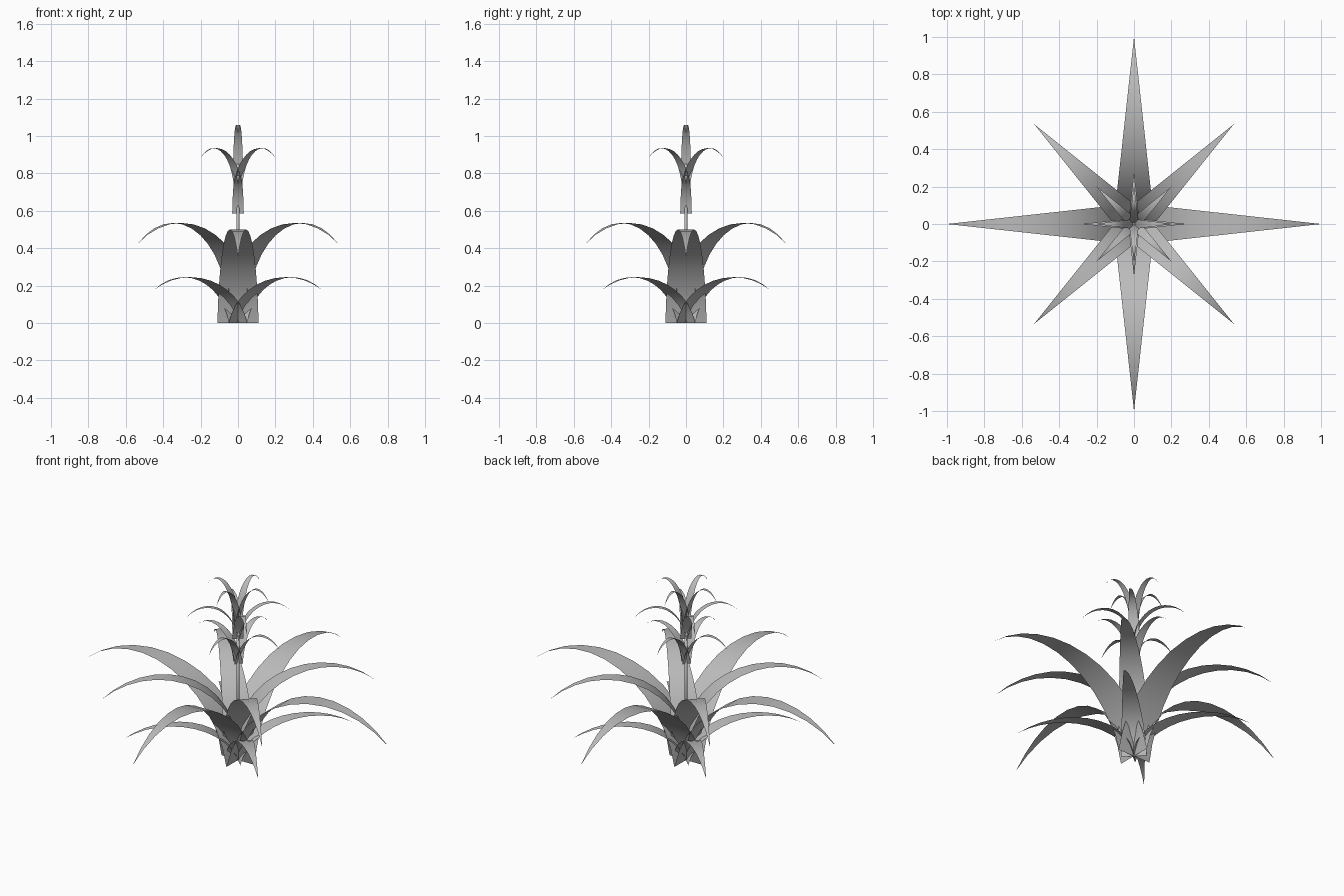
import bpy
import bmesh
from math import asin, sin, cos, sqrt, pi
from mathutils import Matrix

old = bpy.data.objects.get("Cube")
if old:
    bpy.data.objects.remove(old, do_unlink=True)

grey = bpy.data.materials.new("leaf_grey")
grey.use_nodes = True
grey.diffuse_color = (0.5, 0.5, 0.5, 1)
grey.node_tree.nodes["Principled BSDF"].inputs["Base Color"].default_value = (0.5, 0.5, 0.5, 1)

BEND = 0.984      # how close the rise comes to a full quarter arc
SEGMENTS = 12


def finish(bm, name):
    mesh = bpy.data.meshes.new(name)
    bm.to_mesh(mesh)
    bm.free()
    mesh.materials.append(grey)
    obj = bpy.data.objects.new(name, mesh)
    bpy.context.collection.objects.link(obj)
    for poly in mesh.polygons:
        poly.use_smooth = True
    return obj


def leaf(name, turn, base, height, crest, reach, half_width):
    """Flat tapered blade arching up from the axis, over a crest and down to a tip."""
    bm = bmesh.new()
    floor = sqrt(1 - BEND ** 2)
    start, end = -asin(BEND), asin(BEND * (reach - crest) / crest)
    previous = None
    for i in range(SEGMENTS + 1):
        angle = start + (end - start) * i / SEGMENTS
        r = crest * (1 + sin(angle) / BEND)
        z = base + height * (cos(angle) - floor) / (1 - floor)
        w = half_width * (1 - r / reach)
        if i == SEGMENTS:
            tip = bm.verts.new((r, 0, z))
            bm.faces.new((previous[0], tip, previous[1]))
        else:
            row = [bm.verts.new((r, -w, z)), bm.verts.new((r, w, z))]
            if previous:
                bm.faces.new((previous[0], row[0], row[1], previous[1]))
            previous = row
    bm.transform(Matrix.Rotation(turn, 4, "Z"))
    finish(bm, name)


# Whorls of four: name, first angle, base, height, crest radius, reach, half width
whorls = [
    ("long_leaf", 0, 0, 0.50, 0.60, 1.0, 0.11),
    ("middle_leaf", pi / 4, 0.135, 0.40, 0.46, 0.757, 0.084),
    ("short_leaf", pi / 4, 0, 0.245, 0.385, 0.632, 0.07),
    ("lower_bract", 0, 0.585, 0.205, 0.17, 0.278, 0.031),
    ("middle_bract", pi / 4, 0.73, 0.205, 0.175, 0.285, 0.031),
    ("upper_bract", 0, 0.80, 0.26, 0.13, 0.205, 0.027),
]
for name, first, *shape in whorls:
    for i in range(4):
        leaf(f"{name}_{i + 1}", first + i * pi / 2, *shape)

# Flower stem
bm = bmesh.new()
bmesh.ops.create_cone(bm, cap_ends=True, segments=8, radius1=0.009, radius2=0.009, depth=0.85,
                      matrix=Matrix.Translation((0, 0, 0.425)))
finish(bm, "flower_stem")
